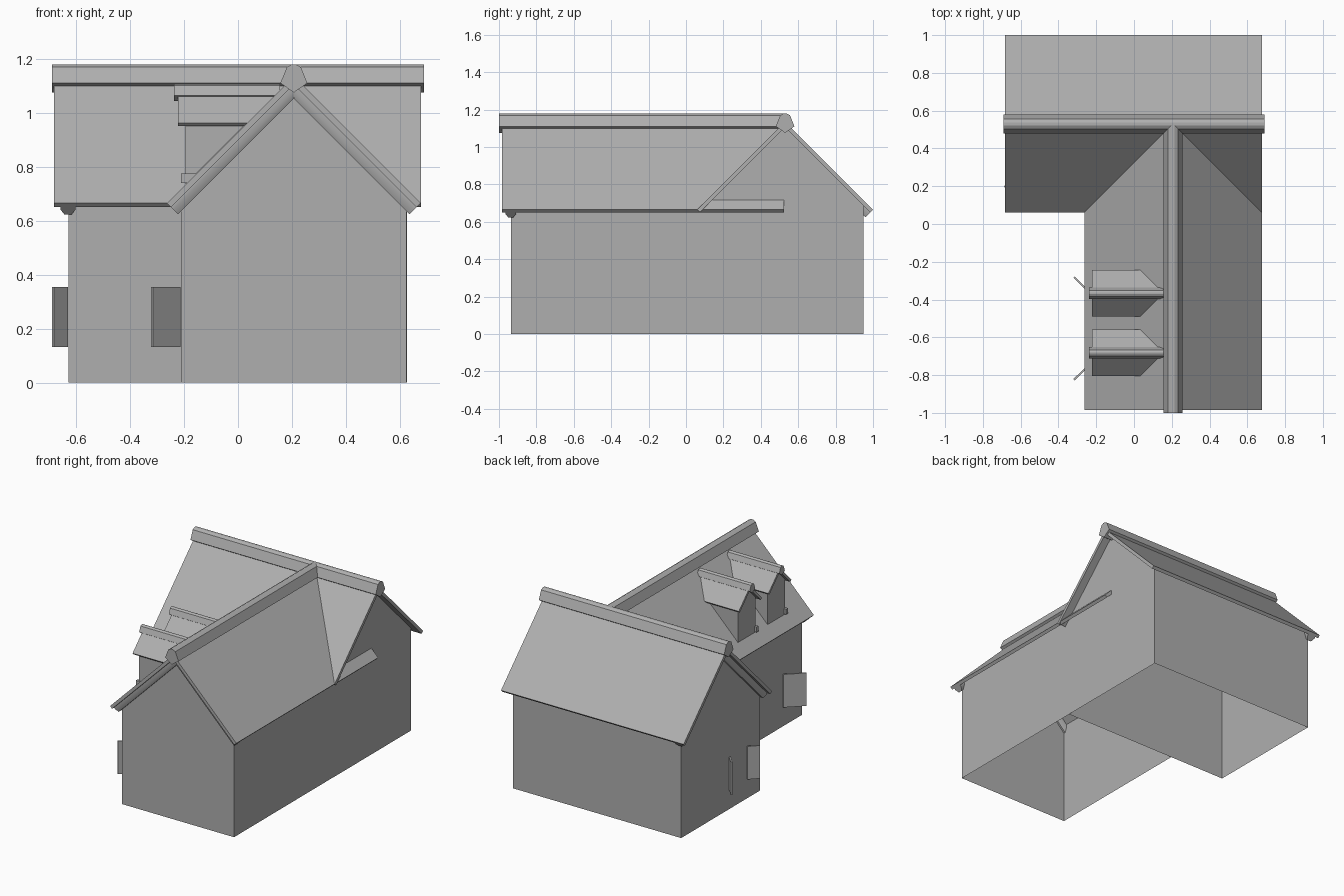
import bpy, bmesh, math
from mathutils import Matrix

if "Cube" in bpy.data.objects:
    bpy.data.objects.remove(bpy.data.objects["Cube"])

R2 = math.sqrt(2)
APEX, HALF, SLAB = 1.135, 0.47, 0.021      # main roofs: top edge, half span, thickness

GREY = bpy.data.materials.new("dark_grey")
GREY.diffuse_color = (0.43, 0.43, 0.43, 1)
GREY.use_nodes = True
GREY.node_tree.nodes["Principled BSDF"].inputs["Base Color"].default_value = GREY.diffuse_color


def add(name, bm, smooth=False):
    me = bpy.data.meshes.new(name)
    bmesh.ops.recalc_face_normals(bm, faces=bm.faces)
    bm.to_mesh(me)
    bm.free()
    me.materials.append(GREY)
    ob = bpy.data.objects.new(name, me)
    bpy.context.collection.objects.link(ob)
    if smooth:
        bpy.ops.object.select_all(action='DESELECT')
        ob.select_set(True)
        bpy.context.view_layer.objects.active = ob
        bpy.ops.object.shade_smooth_by_angle(angle=math.radians(50))


def make(name, verts, faces, smooth=False):
    bm = bmesh.new()
    vs = [bm.verts.new(v) for v in verts]
    for f in faces:
        bm.faces.new([vs[i] for i in f])
    add(name, bm, smooth)


def along_y(cx):
    return lambda u, v, z: (cx + u, v, z)


def along_x(cy):
    return lambda u, v, z: (v, cy + u, z)


def sides(n):
    return [(i, (i + 1) % n, n + (i + 1) % n, n + i) for i in range(n)]


def loft(name, a, b, smooth=False):
    """Closed solid between two matching rings."""
    n = len(a)
    make(name, a + b, sides(n) + [tuple(range(n)), tuple(range(n, 2 * n))], smooth)


def roof(name, place, apex, half, t, start, end, trim=None):
    """Chevron roof; trim(z) gives the far end where it meets another slope."""
    d = t / R2
    prof = [(0, apex), (half, apex - half), (half - d, apex - half - d), (0, apex - 2 * d),
            (d - half, apex - half - d), (-half, apex - half)]
    far = trim or (lambda z: end)
    a = [place(u, start, z) for u, z in prof]
    b = [place(u, far(z), z) for u, z in prof]
    make(name, a + b, sides(6) + [(0, 1, 2, 3), (0, 3, 4, 5), (6, 7, 8, 9), (6, 9, 10, 11)])


def ridge(name, place, apex, s, start, end):
    prof = [(-.05, -.025), (-.026, .034), (-.008, .044), (.008, .044), (.026, .034),
            (.05, -.025), (0, -.06)]
    loft(name, [place(u * s, start, apex + z * s) for u, z in prof],
         [place(u * s, end, apex + z * s) for u, z in prof])


def rake_beams(name, place, v):
    """Chamfered beams under the slopes at a gable."""
    sec = [(-.0275, 0), (-.0275, .015), (-.014, .039), (.014, .039), (.0275, .015), (.0275, 0)]
    for side, tag in ((-1, "a"), (1, "b")):
        top, low = [], []
        for w, d in sec:
            d += SLAB - 0.002
            top.append(place(0, v + w, APEX - d * R2))
            low.append(place(side * (HALF - d / R2), v + w, APEX - HALF - d / R2))
        loft(f"{name}_{tag}", top, low, True)


def walls(name, place, half, start, end):
    """Open-bottomed gabled walls, single sheets."""
    top = APEX - SLAB * R2 + 0.004
    prof = [(-half, 0), (-half, top - half), (0, top), (half, top - half), (half, 0)]
    v = [place(u, start, z) for u, z in prof] + [place(u, end, z) for u, z in prof]
    make(name, v, [(0, 1, 2, 3, 4), (5, 6, 7, 8, 9), (0, 1, 6, 5), (3, 4, 9, 8)])


def box(name, centre, size, angle=0.0):
    bm = bmesh.new()
    bmesh.ops.create_cube(bm, size=1, matrix=Matrix.Translation(centre)
                          @ Matrix.Rotation(angle, 4, 'Z') @ Matrix.Diagonal((*size, 1)))
    add(name, bm)


# Back wing (ridge along x)
back = along_x(0.53)
walls("back_wing_walls", back, 0.418, -0.628, 0.626)
roof("back_wing_roof", back, APEX, HALF, SLAB, -0.682, 0.678)
ridge("back_wing_ridge", back, APEX, 1, -0.69, 0.69)
rake_beams("back_wing_left_beam", back, -0.63)

# Front wing (ridge along y)
front = along_y(0.207)
walls("front_wing_walls", front, 0.418, -0.935, 0.112)
roof("front_wing_roof", front, APEX, HALF, SLAB, -0.985, 0.525)
ridge("front_wing_ridge", front, APEX, 1, -1.0, 0.53)
rake_beams("front_wing_beam", front, -0.937)

# Dormers on the left slope of the front wing
OFF = 0.929                                # slope surface: z = x + OFF
for i, cy in enumerate((-0.367, -0.682), 1):
    place = along_x(cy)
    roof(f"dormer_roof_{i}", place, 1.085, 0.123, 0.016, -0.222, None, lambda z: z - OFF + 0.005)
    ridge(f"dormer_ridge_{i}", place, 1.08, 0.6, -0.238, 0.155)
    w, x0, apex = 0.093, -0.195, 1.066
    ring = [(-w, x0 + OFF), (-w, apex - w), (0, apex), (w, apex - w), (w, x0 + OFF)]
    v = [place(u, x0, z) for u, z in ring]
    v += [place(s * w, apex - w - OFF, apex - w) for s in (-1, 1)]
    make(f"dormer_walls_{i}", v, [(0, 1, 2, 3, 4), (0, 1, 5), (3, 4, 6)])
    box(f"dormer_bracket_{i}", (-0.183, cy - w, 0.757), (0.056, 0.02, 0.036))

# Open shutters: wall x, window centre, half window, swing out x and y
for tag, x, cy, hw, dx, dy in (("front", -0.216, -0.553, 0.172, 0.102, 0.1),
                               ("back", -0.633, 0.345, 0.093, 0.053, 0.056)):
    for s in (-1, 1):
        box(f"{tag}_wing_shutter_{'near' if s < 0 else 'far'}",
            (x - dx / 2, cy + s * (hw + dy / 2), 0.243),
            (math.hypot(dx, dy), 0.01, 0.222), -s * math.atan2(dy, dx))
